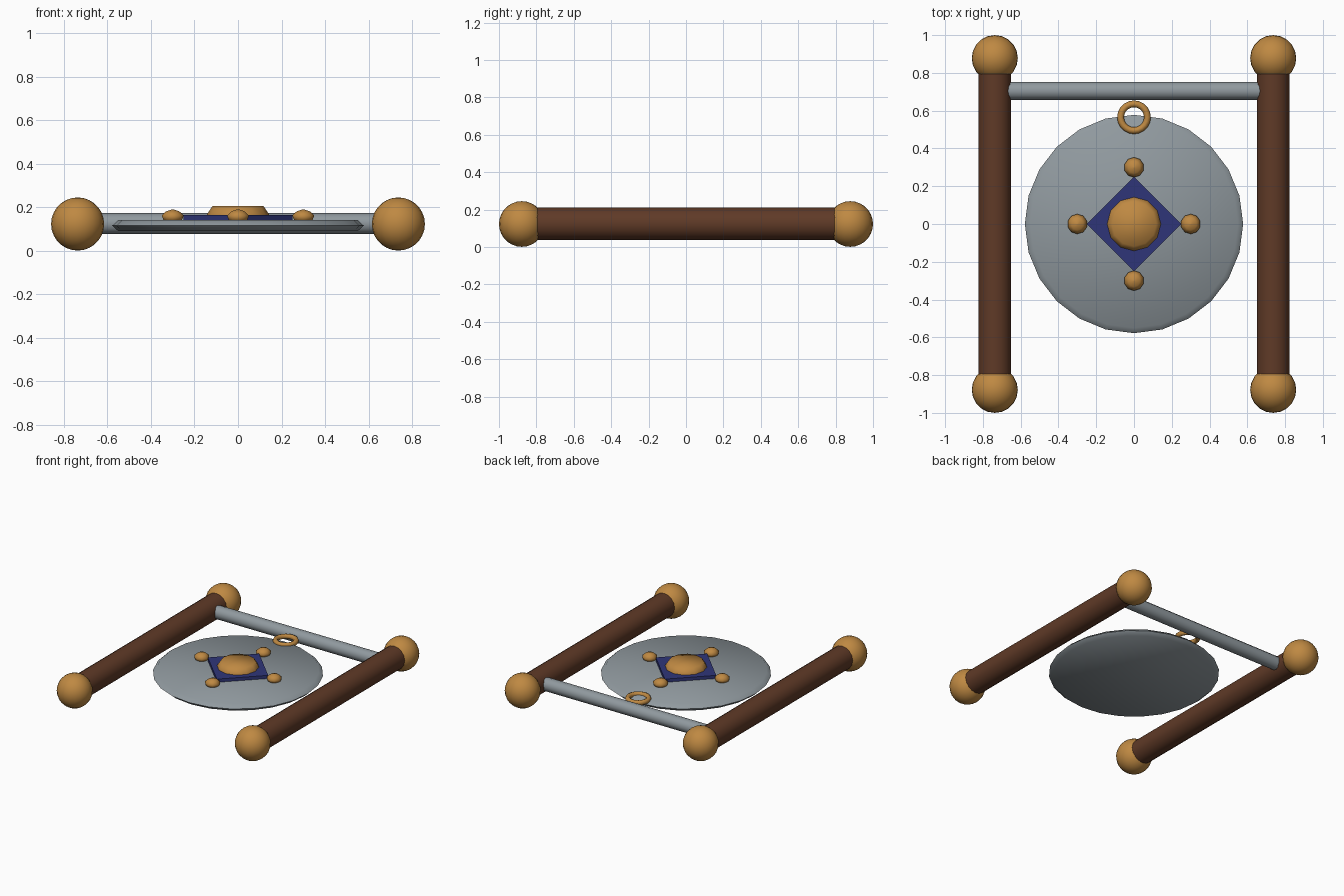
import bpy, math

if "Cube" in bpy.data.objects:
    bpy.data.objects.remove(bpy.data.objects["Cube"])

def material(name, rgb):
    m = bpy.data.materials.new(name)
    m.diffuse_color = (*rgb, 1)
    m.use_nodes = True
    m.node_tree.nodes["Principled BSDF"].inputs["Base Color"].default_value = m.diffuse_color
    return m

wood = material("dark brown wood", (0.115, 0.042, 0.02))
brass = material("brass", (0.52, 0.25, 0.055))
steel = material("grey steel", (0.28, 0.32, 0.345))
blue = material("navy blue", (0.028, 0.036, 0.19))

Z = 0.124  # height of the frame's middle plane

def finish(name, mat, smooth=True):
    o = bpy.context.object
    o.name = name
    o.data.materials.append(mat)
    if smooth:
        bpy.ops.object.shade_smooth()
    return o

def rod(name, mat, loc, rot, radius, length, sides):
    bpy.ops.mesh.primitive_cylinder_add(vertices=sides, radius=radius, depth=length,
                                        location=loc, rotation=rot)
    finish(name, mat, False)
    bpy.ops.object.shade_smooth_by_angle(angle=math.radians(40))

def lathe(name, mat, profile, sides, x=0, y=0):
    """Turn a bottom-to-top (radius, z) profile around z, capped with flat ends."""
    verts = [(x + r * math.sin(2 * math.pi * i / sides),
              y + r * math.cos(2 * math.pi * i / sides), z)
             for r, z in profile for i in range(sides)]
    faces = [tuple(reversed(range(sides))),
             tuple(range(len(verts) - sides, len(verts)))]
    faces = [f[::-1] for f in faces]  # ring runs clockwise
    for k in range(len(profile) - 1):
        a, b = k * sides, (k + 1) * sides
        for i in range(sides):
            j = (i + 1) % sides
            faces.append((a + i, b + i, b + j, a + j))
    me = bpy.data.meshes.new(name)
    me.from_pydata(verts, [], faces)
    o = bpy.data.objects.new(name, me)
    bpy.context.collection.objects.link(o)
    bpy.ops.object.select_all(action='DESELECT')
    o.select_set(True)
    bpy.context.view_layer.objects.active = o
    return finish(name, mat)

# side posts with ball ends
for side, sx in (("left", -1), ("right", 1)):
    rod(side + "_post", wood, (sx * 0.737, 0, Z), (math.pi / 2, 0, 0), 0.087, 1.76, 16)
    for end, sy in (("front", -1), ("back", 1)):
        bpy.ops.mesh.primitive_uv_sphere_add(segments=20, ring_count=14, radius=0.122,
                                             location=(sx * 0.737, sy * 0.878, 0.122 + 0.001))
        finish(f"{side}_{end}_ball", brass)

# cross bar
rod("cross_bar", steel, (0, 0.705, 0.125), (0, math.pi / 2, 0), 0.048, 1.46, 12)

# gong disc with bevelled rim
lathe("gong_disc", steel, [(0.55, 0.09), (0.578, 0.115), (0.55, 0.141)], 24)
bpy.ops.object.shade_smooth_by_angle(angle=math.radians(60))

# hanging ring
bpy.ops.mesh.primitive_torus_add(major_segments=20, minor_segments=8, major_radius=0.071,
                                 minor_radius=0.018, location=(0, 0.565, 0.142))
finish("hanging_ring", brass)

# diamond plate
lathe("diamond_plate", blue, [(0.25, 0.13), (0.25, 0.165)], 4)
bpy.ops.object.shade_flat()

# centre boss
lathe("centre_boss", brass, [(0.144, 0.15), (0.142, 0.168), (0.118, 0.205)], 12)

# studs around the diamond
for n, (x, y) in enumerate(((0.3, 0), (-0.3, 0), (0, 0.3), (0, -0.3))):
    lathe(f"stud_{n + 1}", brass,
          [(0.042, 0.135), (0.053, 0.162), (0.032, 0.181), (0.004, 0.19)], 10, x, y)
